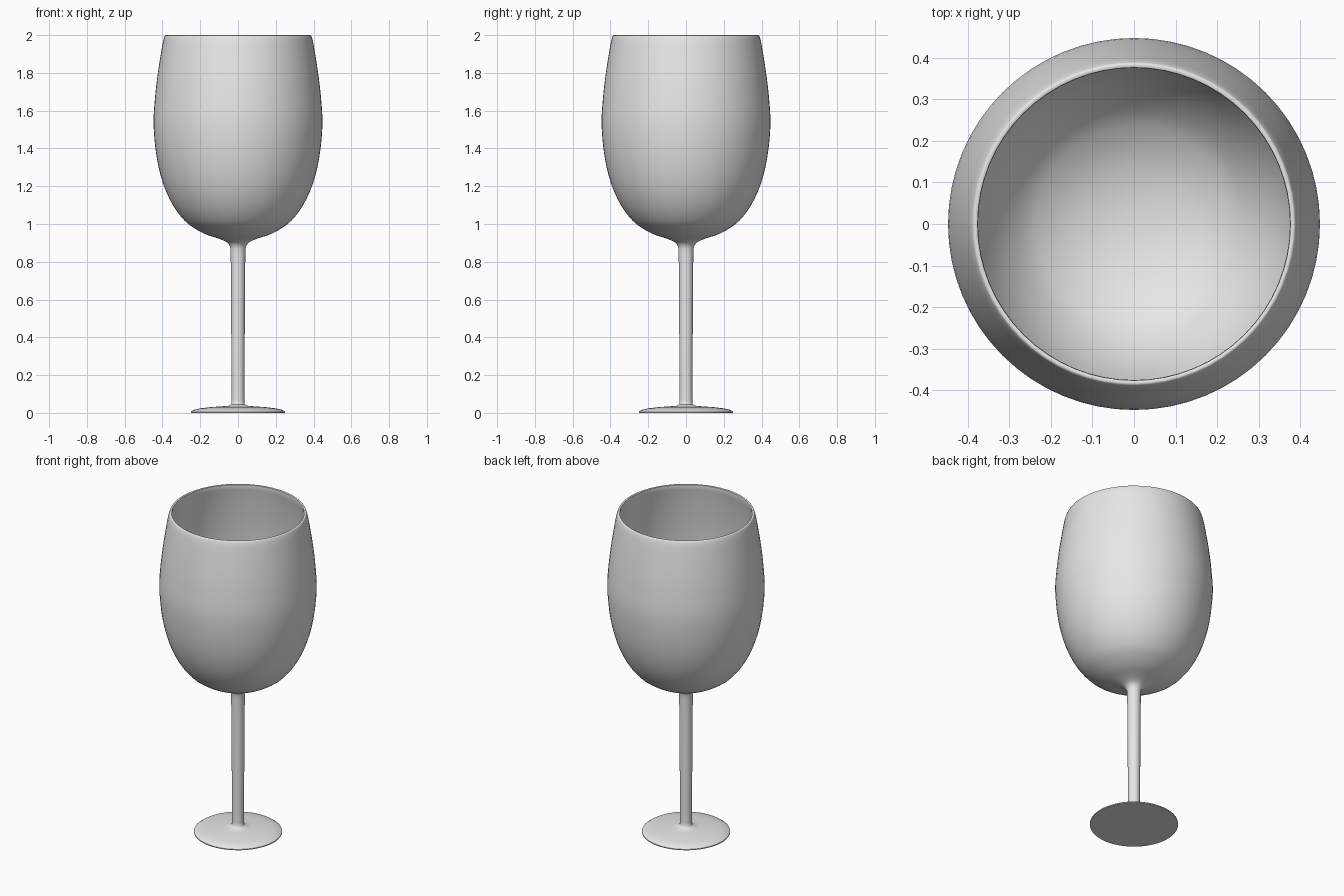
import bpy, bmesh, math

if "Cube" in bpy.data.objects:
    bpy.data.objects.remove(bpy.data.objects["Cube"])

SEGS = 64

glass = bpy.data.materials.new("light_grey")
glass.diffuse_color = (0.8, 0.8, 0.8, 1)
glass.use_nodes = True
glass.node_tree.nodes["Principled BSDF"].inputs["Base Color"].default_value = glass.diffuse_color


def smooth_path(pts, steps=3):
    """Catmull-Rom curve through the profile points."""
    out = []
    for i in range(len(pts) - 1):
        p0, p1, p2 = pts[max(i - 1, 0)], pts[i], pts[i + 1]
        p3 = pts[min(i + 2, len(pts) - 1)]
        for s in range(steps):
            t = s / steps
            out.append(tuple(
                0.5 * (2 * b + (c - a) * t + (2 * a - 5 * b + 4 * c - d) * t * t
                       + (3 * b - a - 3 * c + d) * t ** 3)
                for a, b, c, d in zip(p0, p1, p2, p3)))
    return out + [pts[-1]]


def lathe(name, profile):
    """Revolve a radius/height profile around z and cap both ends."""
    bm = bmesh.new()
    rings = []
    for r, z in profile:
        rings.append([bm.verts.new((r * math.cos(a), r * math.sin(a), z))
                      for a in (2 * math.pi * k / SEGS for k in range(SEGS))])
    for lo, hi in zip(rings, rings[1:]):
        for k in range(SEGS):
            n = (k + 1) % SEGS
            bm.faces.new((lo[k], lo[n], hi[n], hi[k]))
    bm.faces.new(rings[0][::-1])
    bm.faces.new(rings[-1])
    bmesh.ops.recalc_face_normals(bm, faces=bm.faces)
    me = bpy.data.meshes.new(name)
    bm.to_mesh(me)
    bm.free()
    me.materials.append(glass)
    ob = bpy.data.objects.new(name, me)
    bpy.context.collection.objects.link(ob)
    bpy.context.view_layer.objects.active = ob
    ob.select_set(True)
    bpy.ops.object.shade_smooth_by_angle(angle=math.radians(50))
    return ob


# foot: thin, gently domed disc
foot = [(0.25, 0), (0.25, 0.006), (0.235, 0.016), (0.2, 0.024),
        (0.14, 0.031), (0.08, 0.035), (0.048, 0.038)]
# stem flaring into the outside of the bowl
outside = [(0.038, 0.045), (0.034, 0.07), (0.035, 0.3), (0.037, 0.6), (0.039, 0.84),
           (0.045, 0.885), (0.065, 0.907), (0.11, 0.925), (0.17, 0.945),
           (0.23, 0.977), (0.285, 1.02), (0.345, 1.1), (0.395, 1.21),
           (0.43, 1.35), (0.447, 1.52), (0.441, 1.65), (0.427, 1.78),
           (0.407, 1.91), (0.395, 1.975), (0.387, 1.998)]
# rim and inside of the bowl
rim = [(0.382, 2.0), (0.376, 1.997)]
inside = [(0.375, 1.985), (0.389, 1.91), (0.409, 1.78), (0.423, 1.65),
          (0.429, 1.52), (0.412, 1.35), (0.378, 1.22), (0.33, 1.115),
          (0.272, 1.037), (0.22, 0.996), (0.16, 0.965), (0.1, 0.947),
          (0.05, 0.939), (0.01, 0.937)]

lathe("goblet", foot + smooth_path(outside) + rim + smooth_path(inside))
